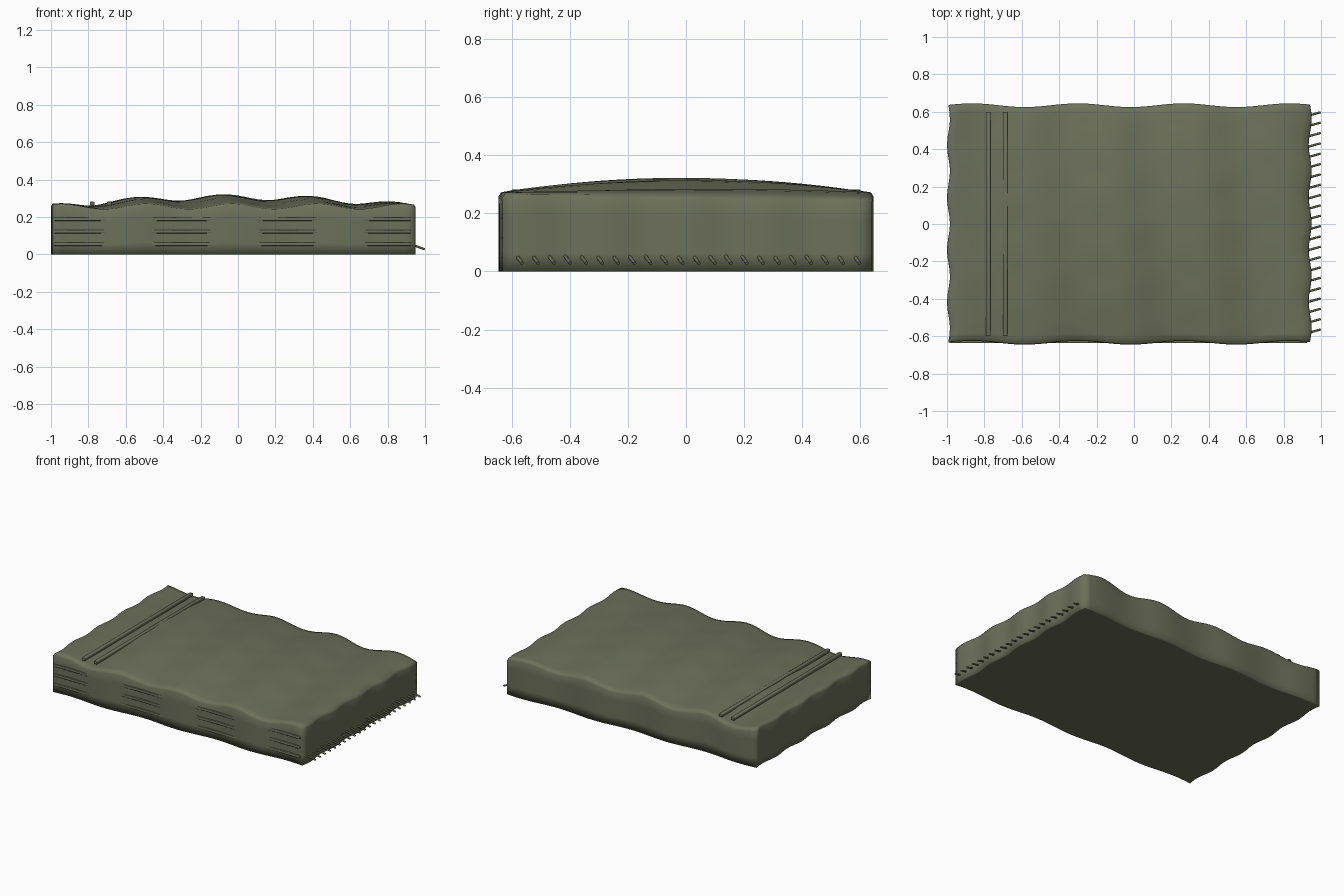
import bpy, bmesh, math
from mathutils import Vector

if "Cube" in bpy.data.objects:
    bpy.data.objects.remove(bpy.data.objects["Cube"])


def material(name, rgb):
    m = bpy.data.materials.new(name)
    m.diffuse_color = (*rgb, 1)
    m.use_nodes = True
    m.node_tree.nodes["Principled BSDF"].inputs["Base Color"].default_value = m.diffuse_color
    return m


OLIVE = material("olive cloth", (0.150, 0.162, 0.102))


def add_object(name, bm, mat):
    me = bpy.data.meshes.new(name)
    bmesh.ops.recalc_face_normals(bm, faces=bm.faces)
    bm.to_mesh(me)
    bm.free()
    me.materials.append(mat)
    ob = bpy.data.objects.new(name, me)
    bpy.context.collection.objects.link(ob)
    return ob


def top_height(x, u, v):
    # domed, gently rippled upper surface
    dome = (1 - u * u) * (1 - v * v)
    return 0.257 + 0.05 * dome + 0.015 * math.cos(13.7 * (x + 0.08) + 0.6 * v)


# Folded blanket: grid top, walls extruded down in rings, closed bottom
bm = bmesh.new()
bmesh.ops.create_grid(bm, x_segments=44, y_segments=30, size=1)
level = {v: 1.0 for v in bm.verts}
lip = {v for v in bm.verts if v.is_boundary}
ring = [e for e in bm.edges if e.is_boundary]
for t in (0.95, 0.72, 0.48, 0.24, 0.0):
    new = bmesh.ops.extrude_edge_only(bm, edges=ring)["geom"]
    for v in (g for g in new if isinstance(g, bmesh.types.BMVert)):
        level[v] = t
    ring = [g for g in new if isinstance(g, bmesh.types.BMEdge) and g.is_boundary]
for v in bm.verts:
    u, w = v.co.x, v.co.y
    x, y = -0.025 + 0.967 * u, 0.635 * w
    h = top_height(x, u, w) * level[v]
    shrink = 0.008 if v in lip else 0.0
    x -= shrink * u
    y -= shrink * w
    v.co = Vector((x + 0.008 * math.cos(math.tau * y / 0.28),
                   y + 0.010 * math.cos(11.1 * (x + 0.3)), h))
bottom = bmesh.ops.holes_fill(bm, edges=ring, sides=0)["faces"]
bmesh.ops.inset_region(bm, faces=bottom, thickness=0.01)
for f in bm.faces:
    f.smooth = True
add_object("folded_blanket", bm, OLIVE)


# Fold seams: soft-edged straight strips half sunk into the cloth
def strip(name, centre, size):
    bm = bmesh.new()
    bmesh.ops.create_cube(bm, size=1)
    for v in bm.verts:
        v.co = Vector(a * b for a, b in zip(v.co, size)) + Vector(centre)
    bmesh.ops.bevel(bm, geom=bm.edges[:], offset=0.004, segments=2,
                    profile=0.5, affect='EDGES')
    for f in bm.faces:
        f.smooth = True
    add_object(name, bm, OLIVE)


for i, z in enumerate((0.055, 0.122, 0.189)):
    strip(f"front_fold_{i + 1}", (-0.03, -0.627, z), (1.91, 0.02, 0.018))
for i, x in enumerate((-0.78, -0.688)):
    strip(f"top_seam_{i + 1}", (x, 0, 0.272), (0.025, 1.2, 0.02))

# Fringe: slanted threads along the lower right edge
bm = bmesh.new()
for i in range(22):
    y = -0.572 + i * 0.0553
    a, b = Vector((0.925, y - 0.012, 0.055)), Vector((0.997, y + 0.008, 0.028))
    d = b - a
    got = bmesh.ops.create_cone(bm, cap_ends=True, segments=8, radius1=0.006,
                                radius2=0.006, depth=d.length)["verts"]
    rot = d.to_track_quat('Z', 'Y')
    for v in got:
        v.co = rot @ v.co + (a + b) / 2
for f in bm.faces:
    f.smooth = len(f.verts) == 4
add_object("fringe_threads", bm, OLIVE)
